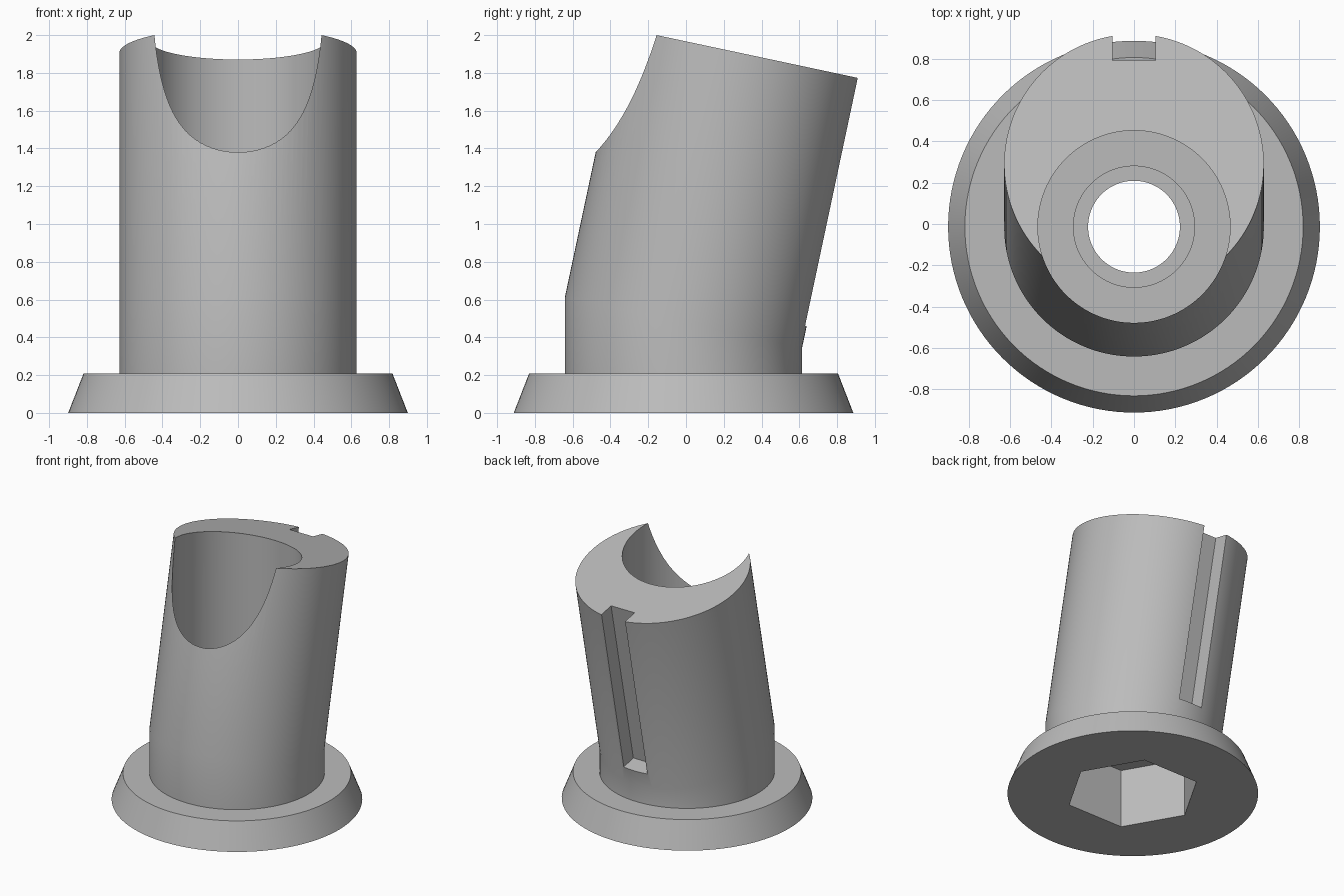
import bpy
import bmesh
from math import sin, cos, tan, pi, radians
from mathutils import Matrix, Vector

cube = bpy.data.objects.get("Cube")
if cube:
    bpy.data.objects.remove(cube)

SIDES = 128
YC = -0.013            # centre line of base and bores
LEAN = radians(12)
TUBE_R = 0.628
BEND_Z = 0.48
TUBE_LEN = 1.457
AXIS = Vector((0, sin(LEAN), cos(LEAN)))

grey = bpy.data.materials.new("plain_grey")
grey.use_nodes = True
colour = (0.5, 0.5, 0.5, 1)
grey.diffuse_color = colour
grey.node_tree.nodes["Principled BSDF"].inputs["Base Color"].default_value = colour


def new_object(name, bm):
    bmesh.ops.recalc_face_normals(bm, faces=bm.faces)
    mesh = bpy.data.meshes.new(name)
    bm.to_mesh(mesh)
    bm.free()
    mesh.materials.append(grey)
    obj = bpy.data.objects.new(name, mesh)
    bpy.context.collection.objects.link(obj)
    return obj


def ring(radius, z, slope=0.0):
    """Circle of points, optionally lying on a plane sloping down to the back."""
    pts = []
    for i in range(SIDES):
        a = 2 * pi * i / SIDES
        y = radius * sin(a)
        pts.append(Vector((radius * cos(a), YC + y, z - slope * y)))
    return pts


def loft(name, rings):
    bm = bmesh.new()
    loops = [[bm.verts.new(p) for p in r] for r in rings]
    for low, high in zip(loops, loops[1:]):
        for i in range(SIDES):
            j = (i + 1) % SIDES
            bm.faces.new((low[i], low[j], high[j], high[i]))
    bm.faces.new(loops[0])
    bm.faces.new(loops[-1])
    return new_object(name, bm)


def prism_cutter(name, radius, z0, z1, sides=SIDES, turn=0.0):
    bm = bmesh.new()
    place = Matrix.Translation((0, YC, (z0 + z1) / 2)) @ Matrix.Rotation(turn, 4, "Z")
    bmesh.ops.create_cone(bm, cap_ends=True, segments=sides, radius1=radius,
                          radius2=radius, depth=z1 - z0, matrix=place)
    return new_object(name, bm)


# Flared foot and tube in one skin: upright to the bend, then leaning back
bend = ring(TUBE_R, BEND_Z, tan(LEAN))
body = loft("leaning_tube_holder", [
    ring(0.899, 0), ring(0.818, 0.208), ring(TUBE_R, 0.208),
    bend, [p + AXIS * TUBE_LEN for p in bend]])

# Rear key slot, running along the leaning axis and open at the top
bm = bmesh.new()
bmesh.ops.create_cube(bm, size=1)
bmesh.ops.scale(bm, vec=(0.206, 0.4, 2), verts=bm.verts)
bmesh.ops.translate(bm, vec=(0, 0.399 + 0.2, 0.583 + 1), verts=bm.verts)
bmesh.ops.rotate(bm, cent=(0, 0, 0), matrix=Matrix.Rotation(-LEAN, 3, "X"), verts=bm.verts)
slot = new_object("slot_cutter", bm)

# Upright bore, stepped seat, through hole and six-sided pocket underneath
cutters = [
    slot,
    prism_cutter("bore_cutter", 0.465, 0.62, 2.5),
    prism_cutter("seat_cutter", 0.293, 0.55, 0.9),
    prism_cutter("hole_cutter", 0.222, 0.2, 0.8),
    prism_cutter("hex_pocket_cutter", 0.485, -0.3, 0.465, 6, pi / 2),
]

bpy.ops.object.select_all(action="DESELECT")
bpy.context.view_layer.objects.active = body
body.select_set(True)
for cutter in cutters:
    cutter.hide_render = True
    mod = body.modifiers.new(cutter.name, "BOOLEAN")
    mod.operation = "DIFFERENCE"
    mod.solver = "EXACT"
    mod.object = cutter
    bpy.ops.object.modifier_apply(modifier=mod.name)
    bpy.data.objects.remove(cutter)

bpy.ops.object.shade_smooth_by_angle(angle=radians(30))
